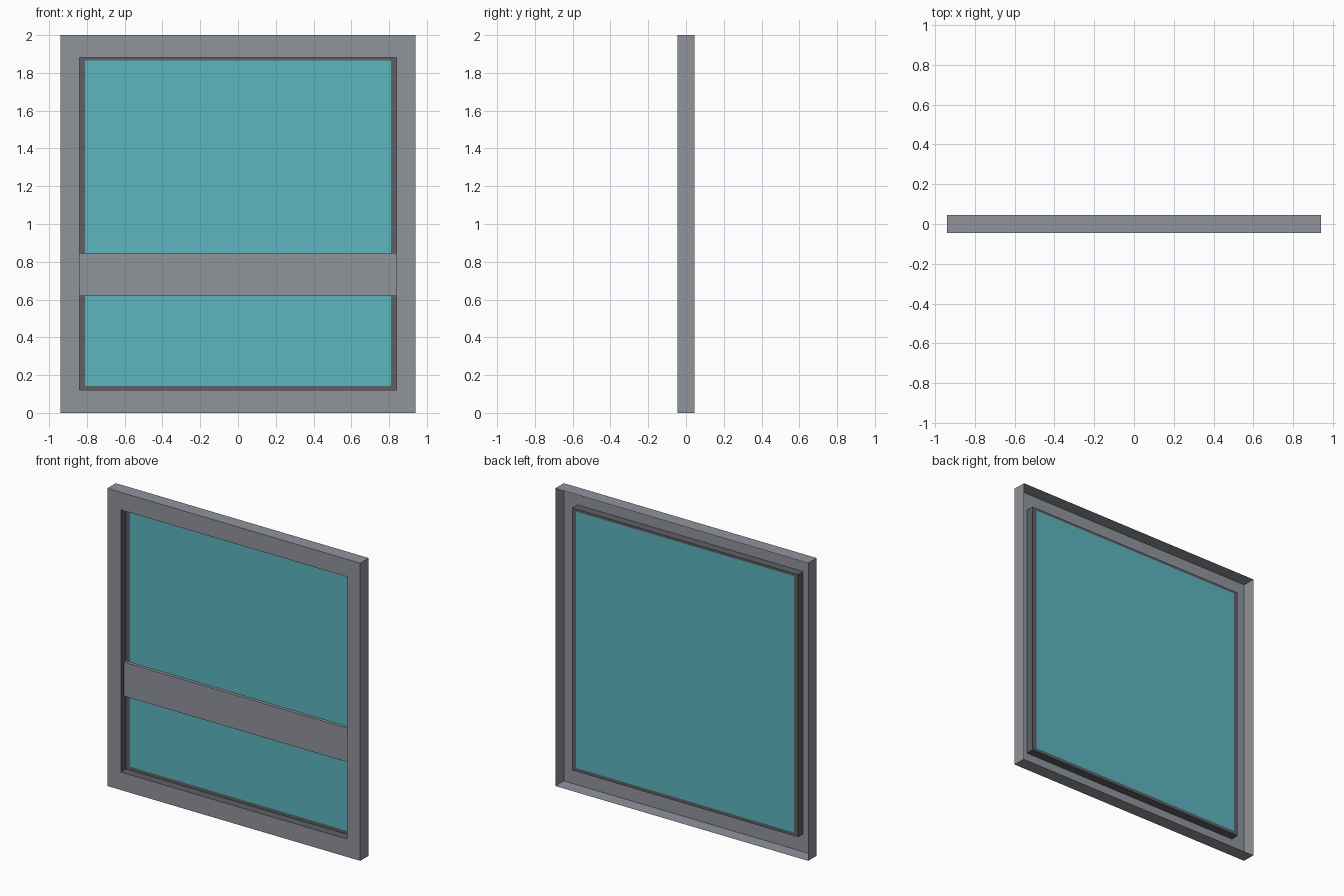
import bpy, bmesh

if "Cube" in bpy.data.objects:
    bpy.data.objects.remove(bpy.data.objects["Cube"])

# Main depths (y) and rectangles (half width, bottom, top)
FRONT, BACK, PANE = -0.045, 0.045, 0.011
OUTER = (0.94, 0.0, 2.0)
OPENING = (0.84, 0.12, 1.882)
GLASS = (0.81, 0.143, 1.865)


def material(name, rgb):
    m = bpy.data.materials.new(name)
    m.diffuse_color = (*[(c / 255) ** 2.2 for c in rgb], 1)
    m.use_nodes = True
    m.node_tree.nodes["Principled BSDF"].inputs["Base Color"].default_value = m.diffuse_color
    return m


frame_grey = material("frame grey", (143, 147, 154))
seal_grey = material("dark seal grey", (95, 96, 101))
glass_teal = material("glass teal", (92, 180, 191))


def rect(bm, size, y):
    """Corner vertices of an upright rectangle, counter-clockwise from the front."""
    w, z0, z1 = size
    return [bm.verts.new(p) for p in ((-w, y, z0), (w, y, z0), (w, y, z1), (-w, y, z1))]


def strips(name, loops, mat):
    """Skin successive rectangles; a single rectangle becomes a flat pane."""
    bm = bmesh.new()
    rings = [rect(bm, size, y) for size, y in loops]
    if len(rings) == 1:
        bm.faces.new(rings[0])
    for a, b in zip(rings, rings[1:]):
        for i in range(4):
            j = (i + 1) % 4
            bm.faces.new((a[i], a[j], b[j], b[i]))
    me = bpy.data.meshes.new(name)
    bm.to_mesh(me)
    bm.free()
    me.materials.append(mat)
    ob = bpy.data.objects.new(name, me)
    bpy.context.collection.objects.link(ob)
    return ob


# Open-backed outer frame: side walls, then front face
strips("window_frame", [(OUTER, BACK), (OUTER, FRONT), (OPENING, FRONT)], frame_grey)

# Dark reveal running back to the pane, with a narrow seal around the glass
strips("window_seal", [(OPENING, FRONT), (OPENING, PANE), (GLASS, PANE)], seal_grey)

# Glass pane
strips("glass_pane", [(GLASS, PANE)], glass_teal)

# Horizontal cross bar in front of the glass
bpy.ops.mesh.primitive_cube_add(size=1, location=(0, -0.0005, 0.732))
bar = bpy.context.object
bar.name = "cross_bar"
bar.scale = (1.678, 0.021, 0.228)
bpy.ops.object.transform_apply(location=False, rotation=False, scale=True)
bar.data.materials.append(frame_grey)
